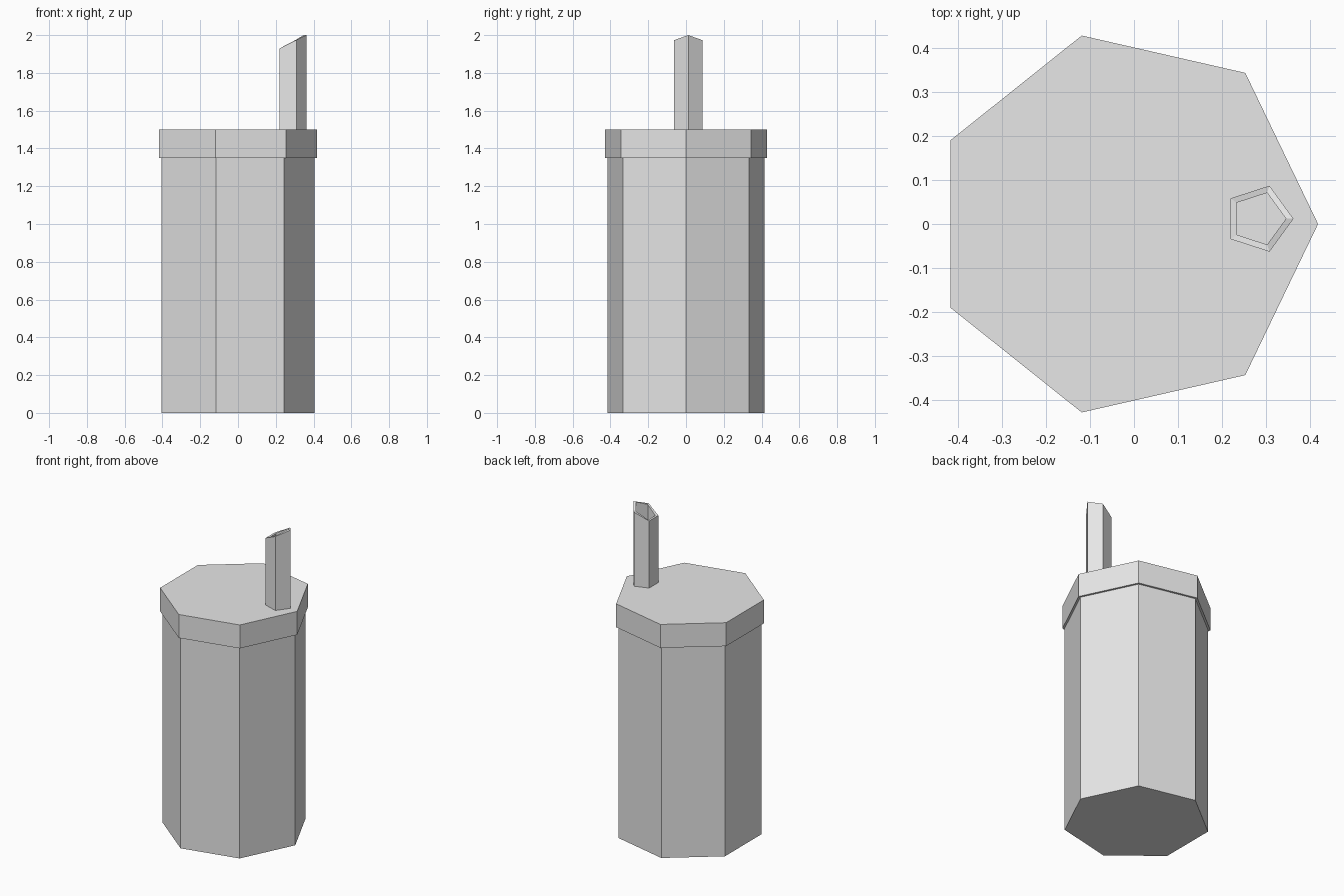
import bpy, bmesh
from math import sin, cos, tau

cube = bpy.data.objects.get("Cube")
if cube:
    bpy.data.objects.remove(cube, do_unlink=True)

grey = bpy.data.materials.new("plain_grey")
grey.use_nodes = True
GREY = (0.8, 0.8, 0.8, 1)
grey.diffuse_color = GREY
grey.node_tree.nodes["Principled BSDF"].inputs["Base Color"].default_value = GREY


def ring(bm, sides, radius, center, height):
    """Polygon loop with a corner on +x; height is a function of the angle."""
    cx, cy = center
    angles = [tau * i / sides for i in range(sides)]
    return [bm.verts.new((cx + radius * cos(a), cy + radius * sin(a), height(a)))
            for a in angles]


def bridge(bm, lower, upper):
    n = len(lower)
    for i in range(n):
        j = (i + 1) % n
        bm.faces.new((lower[i], lower[j], upper[j], upper[i]))


def finish(name, bm):
    bmesh.ops.recalc_face_normals(bm, faces=bm.faces)
    mesh = bpy.data.meshes.new(name)
    bm.to_mesh(mesh)
    bm.free()
    mesh.materials.append(grey)
    obj = bpy.data.objects.new(name, mesh)
    bpy.context.collection.objects.link(obj)
    return obj


def prism(name, sides, radius, center, z0, z1):
    bm = bmesh.new()
    low = ring(bm, sides, radius, center, lambda a: z0)
    high = ring(bm, sides, radius, center, lambda a: z1)
    bridge(bm, low, high)
    bm.faces.new(low)
    bm.faces.new(high)
    return finish(name, bm)


def tube(name, sides, outer, inner, center, z0, z_mid, rise):
    """Hollow tube whose top is cut at a slant, rising toward +x."""
    bm = bmesh.new()
    base = lambda a: z0
    slant = lambda a: z_mid + rise * cos(a)
    loops = [ring(bm, sides, r, center, h) for r, h in
             ((outer, base), (outer, slant), (inner, slant), (inner, base))]
    for i in range(4):
        bridge(bm, loops[i], loops[(i + 1) % 4])
    return finish(name, bm)


# Seven-sided cup, wider lid, five-sided drinking straw
AXIS = (-0.021, 0)
prism("cup_body", 7, 0.426, AXIS, 0, 1.35)
prism("lid", 7, 0.44, AXIS, 1.35, 1.5)
tube("straw", 5, 0.079, 0.062, (0.284, 0.012), 1.5, 1.961, 0.039)
